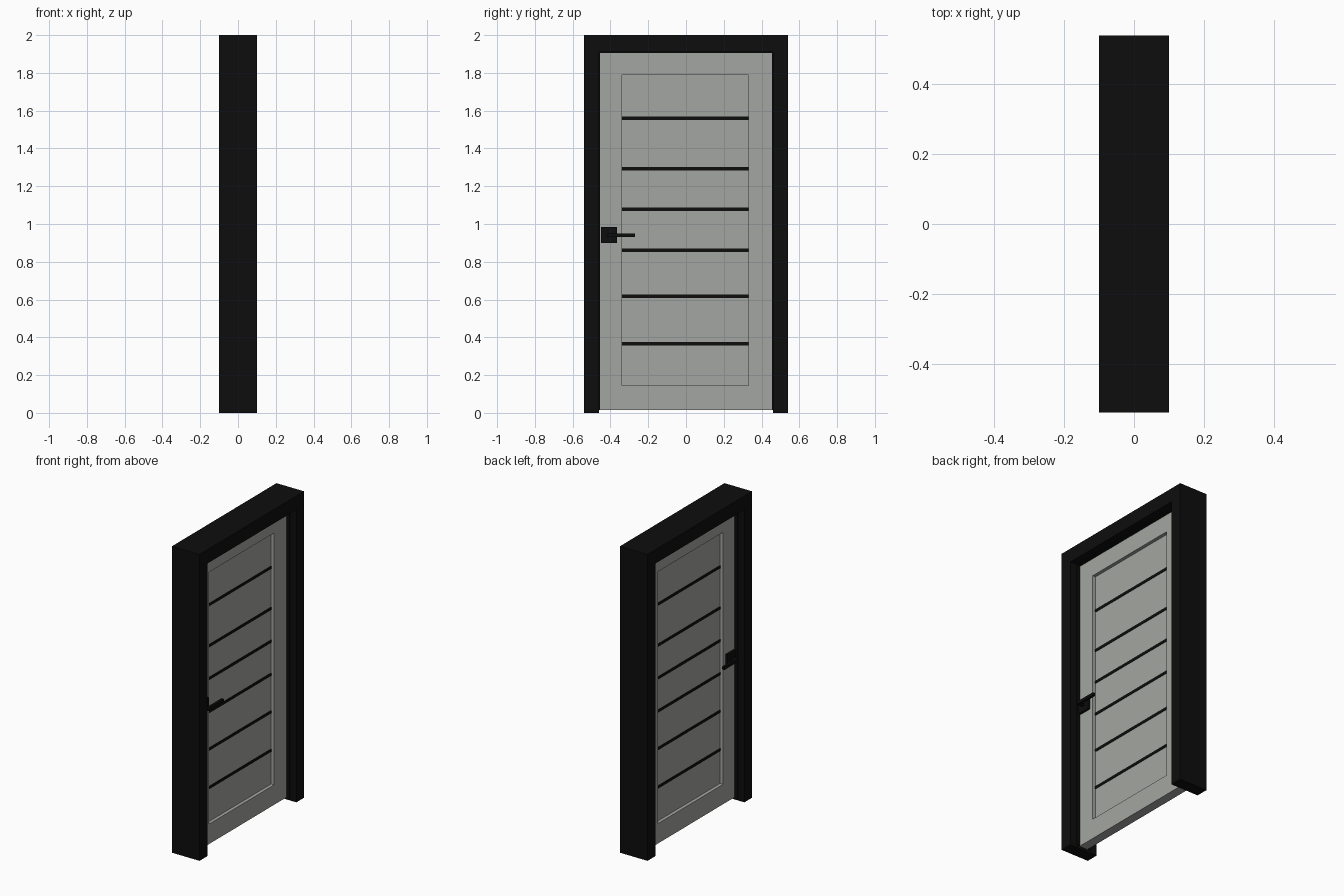
import bpy, bmesh

if "Cube" in bpy.data.objects:
    bpy.data.objects.remove(bpy.data.objects["Cube"])


def material(name, rgb):
    m = bpy.data.materials.new(name)
    m.diffuse_color = (*rgb, 1)
    m.use_nodes = True
    m.node_tree.nodes["Principled BSDF"].inputs["Base Color"].default_value = m.diffuse_color
    return m


black = material("black", (0.004, 0.004, 0.004))
grey = material("door_grey", (0.37, 0.38, 0.36))


def finish(name, bm, mat):
    bmesh.ops.recalc_face_normals(bm, faces=bm.faces)
    me = bpy.data.meshes.new(name)
    bm.to_mesh(me)
    bm.free()
    ob = bpy.data.objects.new(name, me)
    bpy.context.collection.objects.link(ob)
    me.materials.append(mat)
    return ob


def box(name, x, y, z, mat):
    bm = bmesh.new()
    bmesh.ops.create_cube(bm, size=1)
    for v in bm.verts:
        v.co = [r[0] if c < 0 else r[1] for c, r in zip(v.co, (x, y, z))]
    return finish(name, bm, mat)


def extrude_x(name, outline, x0, x1, mat):
    bm = bmesh.new()
    face = bm.faces.new([bm.verts.new((x0, y, z)) for y, z in outline])
    new = bmesh.ops.extrude_face_region(bm, geom=[face])["geom"]
    bmesh.ops.translate(bm, vec=(x1 - x0, 0, 0),
                        verts=[v for v in new if isinstance(v, bmesh.types.BMVert)])
    return finish(name, bm, mat)


def arch(w, top, iw, itop, base):
    """Upside-down U outline in the y-z plane."""
    return [(-w, base), (-w, top), (w, top), (w, base),
            (iw, base), (iw, itop), (-iw, itop), (-iw, base)]


def ring(name, outer, inner, x, mat):
    """Rectangular frame, open in the middle; outer/inner = y0, y1, z0, z1."""
    bm = bmesh.new()
    loops = []
    for (y0, y1, z0, z1), xx in ((outer, x), (inner, x), (inner, -x), (outer, -x)):
        loops.append([bm.verts.new((xx, y, z))
                      for y, z in ((y0, z0), (y1, z0), (y1, z1), (y0, z1))])
    for a, b in zip(loops, loops[1:] + loops[:1]):
        for i in range(4):
            j = (i + 1) % 4
            bm.faces.new((a[i], a[j], b[j], b[i]))
    return finish(name, bm, mat)


# Door frame
extrude_x("door_frame", arch(0.54, 2.0, 0.46, 1.91, 0), -0.1, 0.1, black)

# Door leaf with recessed panel
PY, PZ = (-0.34, 0.33), (0.145, 1.79)
ring("door_leaf", (-0.46, 0.46, 0.015, 1.91), (*PY, *PZ), 0.03, grey)
box("door_panel", (-0.008, 0.008), PY, PZ, grey)

# Dark inlay strips, showing on both faces
for i, z in enumerate((0.366, 0.617, 0.862, 1.078, 1.292, 1.56)):
    box(f"inlay_strip_{i + 1}", (-0.011, 0.011), PY, (z - 0.009, z + 0.009), black)

# Seals and lever handles on both sides
for side, s in (("front", 1), ("back", -1)):
    def span(a, b):
        return tuple(sorted((s * a, s * b)))
    extrude_x(f"{side}_seal", arch(0.462, 1.912, 0.455, 1.904, 0.015),
              *span(0.03, 0.055), black)
    box(f"{side}_handle_plate", span(0.029, 0.045), (-0.45, -0.365), (0.9, 0.985), black)
    box(f"{side}_handle_neck", span(0.044, 0.085), (-0.417, -0.398), (0.932, 0.951), black)
    box(f"{side}_handle_lever", span(0.07, 0.087), (-0.417, -0.27), (0.932, 0.951), black)
